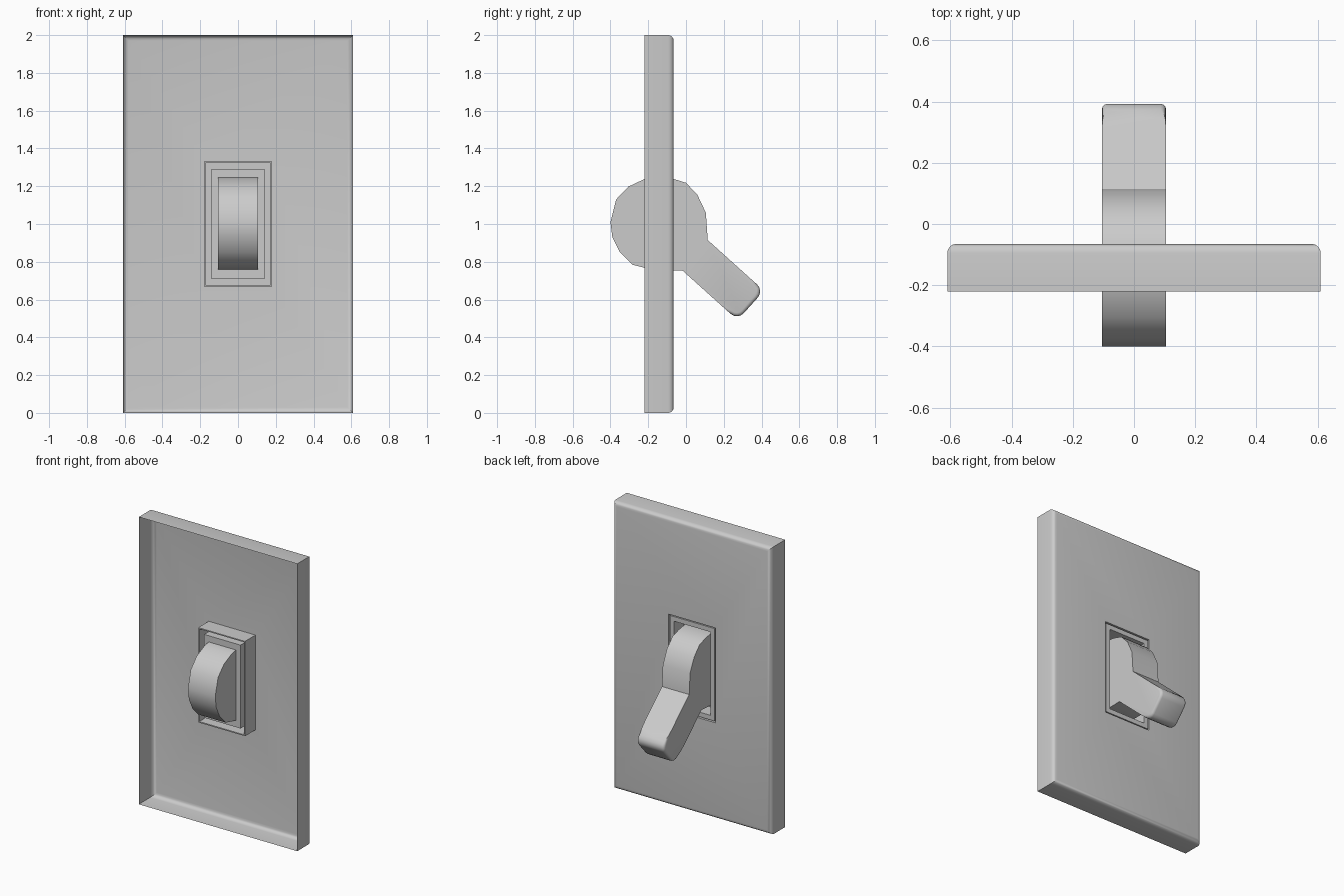
import bpy, bmesh, math
from mathutils import Vector

if "Cube" in bpy.data.objects:
    bpy.data.objects.remove(bpy.data.objects["Cube"])


def finish(name, bm):
    bmesh.ops.recalc_face_normals(bm, faces=bm.faces[:])
    mesh = bpy.data.meshes.new(name)
    bm.to_mesh(mesh)
    bm.free()
    obj = bpy.data.objects.new(name, mesh)
    bpy.context.collection.objects.link(obj)
    bpy.ops.object.select_all(action='DESELECT')
    obj.select_set(True)
    bpy.context.view_layer.objects.active = obj
    bpy.ops.object.shade_smooth_by_angle(angle=math.radians(32))
    return obj


def rect_shell(name, loops, close=False):
    """Skin nested rectangles (half width, half height, y) centred on z = 1."""
    bm = bmesh.new()
    rings = [[bm.verts.new((sx * w, y, 1 + sz * h))
              for sx, sz in ((-1, -1), (1, -1), (1, 1), (-1, 1))]
             for w, h, y in loops]
    for a, b in zip(rings, rings[1:]):
        for i in range(4):
            j = (i + 1) % 4
            bm.faces.new((a[i], a[j], b[j], b[i]))
    if close:
        bm.faces.new(rings[-1])
    return finish(name, bm)


# Wall plate: open shell with rounded rim and a collar turned inward at the hole
R, FACE = 0.03, -0.065
rim = []
for i in range(5):
    a = math.radians(90 * i / 4)
    inset = R * (1 - math.cos(a))
    rim.append((0.61 - inset, 1 - inset, FACE - R + R * math.sin(a)))
rect_shell("wall_plate", [(0.61, 1, -0.22)] + rim
           + [(0.18, 0.33, FACE), (0.18, 0.33, -0.18), (0.172, 0.322, -0.18)])

# Switch socket: flange behind the face and a boxed recess around the lever
rect_shell("switch_socket", [(0.172, 0.322, -0.18), (0.172, 0.322, -0.068),
                             (0.14, 0.29, -0.068), (0.14, 0.29, -0.172)], close=True)

# Toggle lever: side profile (y, z) of a drum with a slanted handle
W = 0.105
profile = [(0.115, 0.915), (0.413, 0.647), (0.273, 0.491), (-0.02, 0.755),
           (-0.08, 0.752), (-0.14, 0.752), (-0.22, 0.768), (-0.285, 0.785),
           (-0.35, 0.85), (-0.39, 0.93), (-0.40, 1.01), (-0.37, 1.13),
           (-0.305, 1.198), (-0.22, 1.238), (-0.145, 1.252), (-0.07, 1.24),
           (0.0, 1.218), (0.06, 1.155), (0.105, 1.06)]
bm = bmesh.new()
side = bm.faces.new([bm.verts.new((-W, y, z)) for y, z in profile])
ext = bmesh.ops.extrude_face_region(bm, geom=[side], use_keep_orig=True)
bmesh.ops.translate(bm, vec=(2 * W, 0, 0),
                    verts=[v for v in ext["geom"] if isinstance(v, bmesh.types.BMVert)])
bmesh.ops.recalc_face_normals(bm, faces=bm.faces[:])

# Round the handle tip, first across its width, then softly along its two sides
axis = Vector((0, 0.745, -0.667))
tip = Vector((0, 0.413, 0.647)).dot(axis)


def near_tip(e, d):
    return all(v.co.dot(axis) > tip - d for v in e.verts)


def across(e):
    return abs(e.verts[0].co.x - e.verts[1].co.x) > 0.1


bmesh.ops.bevel(bm, geom=[e for e in bm.edges if near_tip(e, 0.03) and across(e)],
                offset=0.05, segments=4, profile=0.5, affect='EDGES')
bmesh.ops.bevel(bm, geom=[e for e in bm.edges if near_tip(e, 0.07) and not across(e)],
                offset=0.018, segments=3, profile=0.5, affect='EDGES')
finish("toggle_lever", bm)
